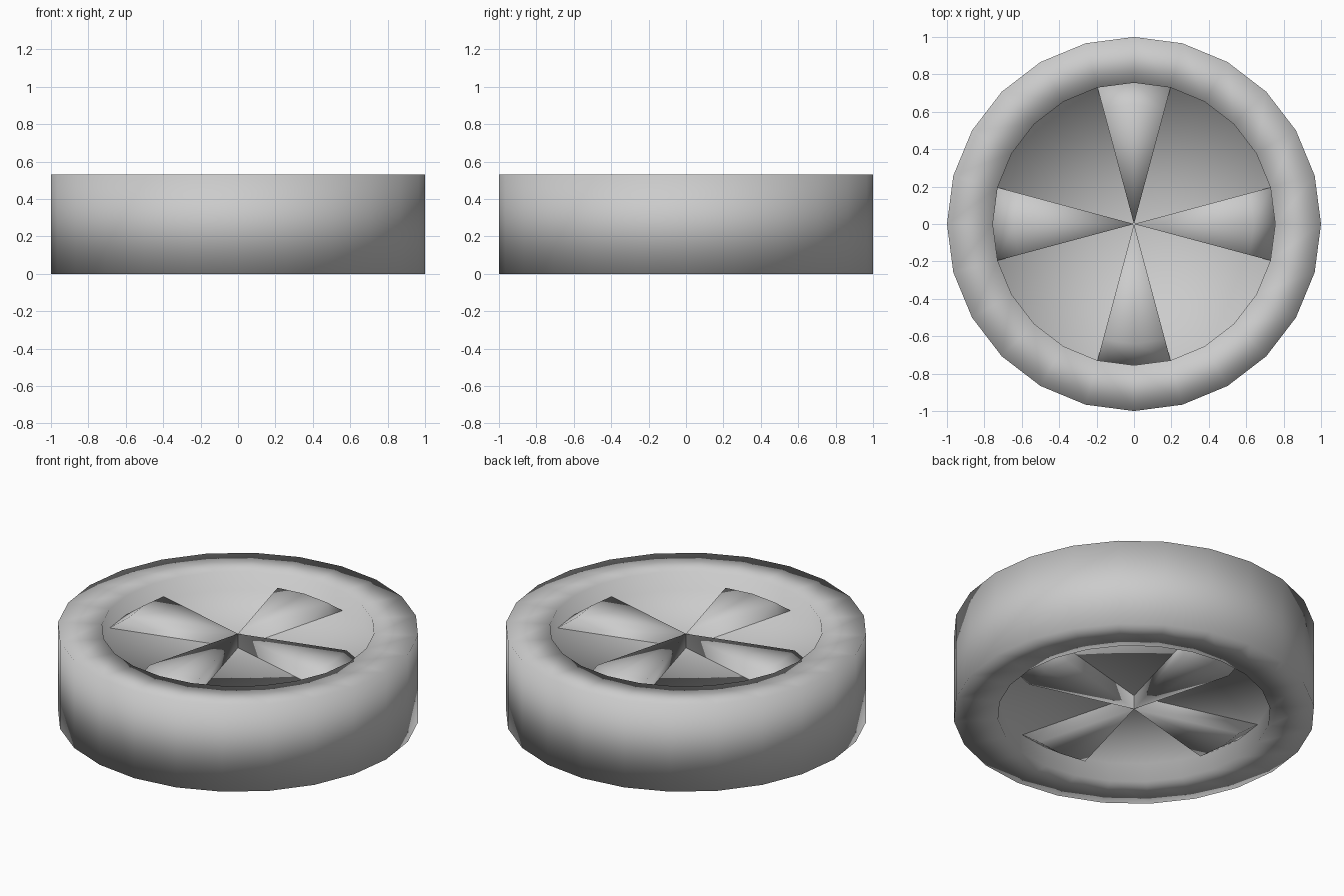
import bpy, bmesh
from math import radians
from mathutils import Matrix

if "Cube" in bpy.data.objects:
    bpy.data.objects.remove(bpy.data.objects["Cube"])

H = 0.53            # wheel width
RIM = 0.755         # inner edge of the tyre
DISC = 0.115        # depth of the recessed disc
SPOKE = 0.03        # depth of the spoke faces


def lathe(name, profile, start, sweep, steps):
    """Spin an (r, z) profile about z; cap the open ends of partial sweeps."""
    bm = bmesh.new()
    vs = [bm.verts.new((r, 0, z)) for r, z in profile]
    edges = [bm.edges.new(p) for p in zip(vs, vs[1:])]
    bmesh.ops.rotate(bm, verts=vs, cent=(0, 0, 0),
                     matrix=Matrix.Rotation(radians(start), 3, 'Z'))
    bmesh.ops.spin(bm, geom=vs + edges, cent=(0, 0, 0), axis=(0, 0, 1),
                   angle=radians(sweep), steps=steps)
    bmesh.ops.remove_doubles(bm, verts=bm.verts[:], dist=1e-4)
    if sweep < 360:
        # close the centre line, then cap both flat sides
        axis = [v for v in bm.verts if v.co.xy.length < 1e-4]
        bm.edges.new(axis)
        for a in (start, start + sweep):
            inv = Matrix.Rotation(radians(-a), 3, 'Z')
            loop = [e for e in bm.edges
                    if all(abs((inv @ v.co).y) < 1e-4 and (inv @ v.co).x > -1e-4
                           for v in e.verts)]
            bmesh.ops.contextual_create(bm, geom=loop)
    bmesh.ops.recalc_face_normals(bm, faces=bm.faces[:])
    for f in bm.faces:
        f.smooth = True
    me = bpy.data.meshes.new(name)
    bm.to_mesh(me)
    bm.free()
    ob = bpy.data.objects.new(name, me)
    bpy.context.collection.objects.link(ob)
    return ob


# Tyre with the recessed disc on both sides
lathe("tyre", [(0, H - DISC), (RIM, H - DISC), (RIM, H), (1, H),
               (1, 0), (RIM, 0), (RIM, DISC), (0, DISC)], 0, 360, 24)

# Four wedge spokes with sloped outer ends, going through the disc
for i in range(4):
    lathe(f"spoke_{i + 1}",
          [(0, H - SPOKE), (0.64, H - SPOKE), (RIM, H - DISC),
           (RIM, DISC), (0.64, SPOKE), (0, SPOKE)], i * 90 - 15, 30, 2)
